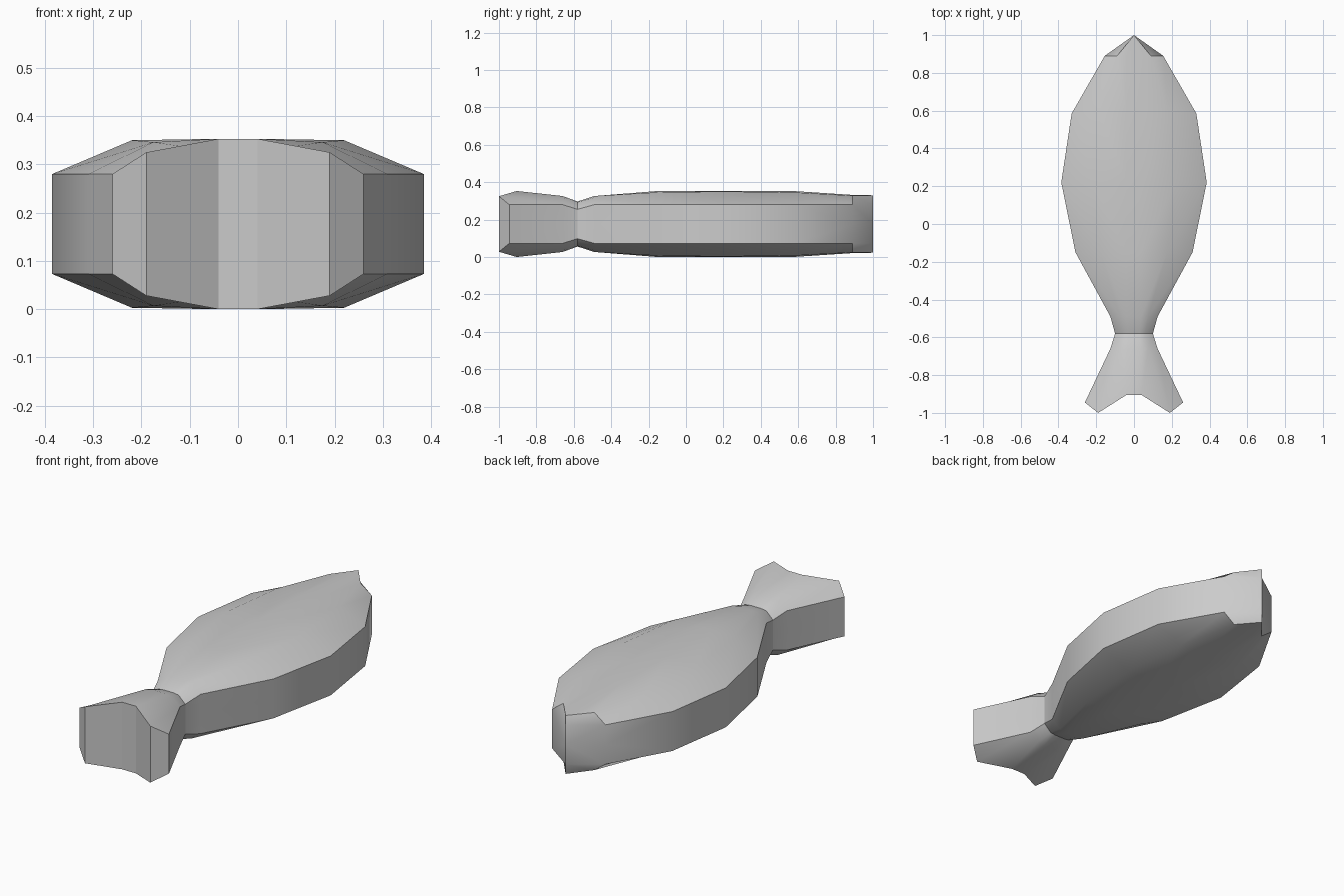
import bpy
import bmesh
import math

cube = bpy.data.objects.get("Cube")
if cube:
    bpy.data.objects.remove(cube, do_unlink=True)

MID = 0.1765      # height of the horizontal symmetry plane
TOP = 0.353

grey = bpy.data.materials.new("light_grey")
grey.use_nodes = True
colour = (0.6, 0.6, 0.6, 1.0)
grey.diffuse_color = colour
grey.node_tree.nodes["Principled BSDF"].inputs["Base Color"].default_value = colour

# Cross-sections from nose to neck and tail:
# y, rim half width, rim height, shoulder half width, shoulder height, crown height
sections = [
    (1.0, 0, 0.28, 0, 0.33, 0.33),
    (0.89, 0.155, 0.28, 0.09, 0.328, 0.332),
    (0.585, 0.33, 0.28, 0.18, 0.345, 0.352),
    (0.22, 0.385, 0.28, 0.22, 0.35, TOP),
    (-0.15, 0.31, 0.28, 0.175, 0.346, TOP),
    (-0.49, 0.125, 0.28, 0.075, 0.318, 0.326),
    (-0.58, 0.10, 0.255, 0.06, 0.293, 0.297),
    (-0.66, 0.125, 0.28, 0.075, 0.318, 0.326),
]

rows = []
for y, rim, rim_z, shoulder, shoulder_z, crown_z in sections:
    ridge = min(0.04, shoulder * 0.5)
    rows.append([(rim, y, MID), (rim, y, rim_z), (shoulder, y, shoulder_z),
                 (ridge, y, crown_z), (0, y, crown_z)])
# Swept tail tips with a notch between them
rows.append([(0.26, -0.945, MID), (0.26, -0.945, 0.28), (0.19, -1.0, 0.325),
             (0.04, -0.905, TOP), (0, -0.905, TOP)])

# One quarter of the body: side wall, bevel and crown
bm = bmesh.new()
grid = [[bm.verts.new((x, y, z - MID)) for x, y, z in row] for row in rows]
for a, b in zip(grid, grid[1:]):
    for i in range(len(a) - 1):
        bm.faces.new((a[i], a[i + 1], b[i + 1], b[i]))

# Vertical end wall of the tail
end = grid[-1]
feet = [end[0]] + [bm.verts.new((v.co.x, v.co.y, 0)) for v in end[2:]]
bm.faces.new((end[0], end[1], end[2], feet[1]))
for i in range(2, len(end) - 1):
    bm.faces.new((feet[i - 1], end[i], end[i + 1], feet[i]))

bmesh.ops.remove_doubles(bm, verts=bm.verts[:], dist=0.0001)
bmesh.ops.recalc_face_normals(bm, faces=bm.faces[:])
if sum(f.normal.z * f.calc_area() for f in bm.faces) < 0:
    bmesh.ops.reverse_faces(bm, faces=bm.faces[:])

mesh = bpy.data.meshes.new("fish_body")
bm.to_mesh(mesh)
bm.free()
mesh.materials.append(grey)
body = bpy.data.objects.new("fish_body", mesh)
bpy.context.collection.objects.link(body)
body.location.z = MID

# Mirror left to right and top to bottom
mirror = body.modifiers.new("mirror", "MIRROR")
mirror.use_axis = (True, False, True)
mirror.use_clip = True
mirror.merge_threshold = 0.0005

bpy.ops.object.select_all(action="DESELECT")
body.select_set(True)
bpy.context.view_layer.objects.active = body
bpy.ops.object.modifier_apply(modifier=mirror.name)
bpy.ops.object.shade_smooth_by_angle(angle=math.radians(30))
